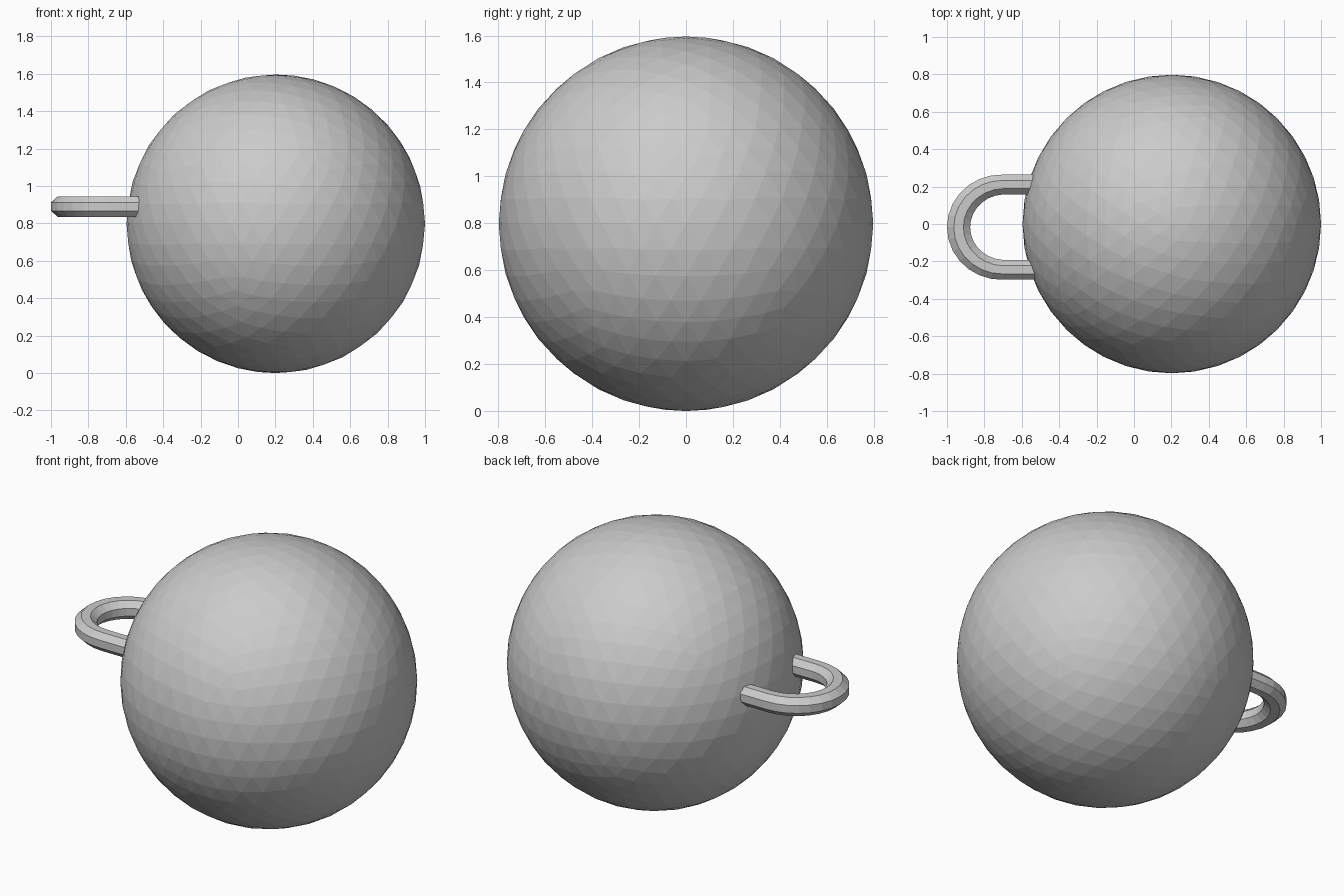
import bpy, bmesh
from math import pi, sin, cos
from mathutils import Vector

if "Cube" in bpy.data.objects:
    bpy.data.objects.remove(bpy.data.objects["Cube"])

# Faceted ball
bpy.ops.mesh.primitive_ico_sphere_add(subdivisions=4, radius=0.798, location=(0.202, 0, 0.798))
bpy.context.object.name = "ball"

# Handle path: two straight arms joined by a half ellipse; each point is (position, outward normal, half width)
CY, Z, SIDES, STEPS = -0.017, 0.89, 8, 14
RX, RY, HALF_H = 0.238, 0.228, 0.055
path = [(Vector((-0.45, CY + RY, Z)), Vector((0, 1, 0)), 0.053)]
for i in range(STEPS + 1):
    a = pi / 2 + pi * i / STEPS
    pos = Vector((-0.70 + RX * cos(a), CY + RY * sin(a), Z))
    normal = Vector((cos(a) / RX, sin(a) / RY, 0)).normalized()
    path.append((pos, normal, 0.053 + 0.009 * abs(cos(a))))
path.append((Vector((-0.45, CY - RY, Z)), Vector((0, -1, 0)), 0.053))

# Sweep an octagon with flat top and sides along the path
bm = bmesh.new()
k = 1 / cos(pi / SIDES)
rings = []
for pos, normal, half_w in path:
    ring = []
    for j in range(SIDES):
        t = 2 * pi * (j + 0.5) / SIDES
        ring.append(bm.verts.new(pos + normal * (half_w * k * cos(t)) + Vector((0, 0, HALF_H * k * sin(t)))))
    rings.append(ring)
for r0, r1 in zip(rings, rings[1:]):
    for j in range(SIDES):
        n = (j + 1) % SIDES
        bm.faces.new((r0[j], r0[n], r1[n], r1[j]))
bm.faces.new(rings[0])
bm.faces.new(rings[-1])
bmesh.ops.recalc_face_normals(bm, faces=bm.faces)
mesh = bpy.data.meshes.new("handle")
bm.to_mesh(mesh)
bm.free()
bpy.context.collection.objects.link(bpy.data.objects.new("handle", mesh))
